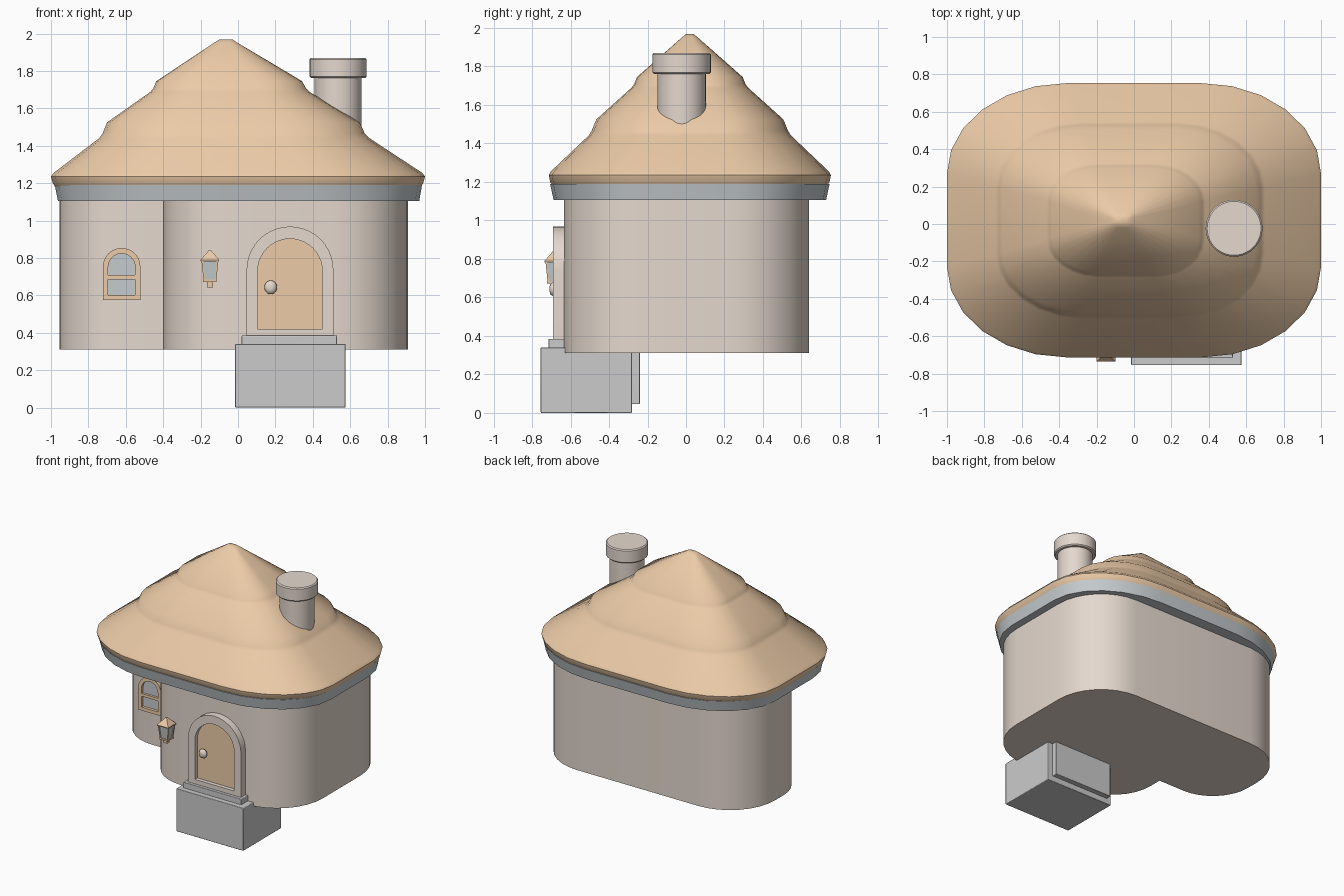
import bpy, bmesh, math
from mathutils import Vector

if "Cube" in bpy.data.objects:
    bpy.data.objects.remove(bpy.data.objects["Cube"])


def material(name, rgb):
    m = bpy.data.materials.new(name)
    m.diffuse_color = (*rgb, 1)
    m.use_nodes = True
    m.node_tree.nodes["Principled BSDF"].inputs["Base Color"].default_value = m.diffuse_color
    return m


CLAY = material("clay", (0.84, 0.60, 0.39))
PLASTER = material("plaster", (0.78, 0.69, 0.62))
SLATE = material("slate", (0.56, 0.60, 0.62))


def loft(name, rings, mat=None, wrap=False, angle=35, bevel=0):
    """Skin a list of equal-length point rings; cap the ends or wrap round."""
    bm = bmesh.new()
    vs = [[bm.verts.new(p) for p in r] for r in rings]
    pairs = list(zip(vs, vs[1:])) + ([(vs[-1], vs[0])] if wrap else [])
    for a, b in pairs:
        for i in range(len(a)):
            j = (i + 1) % len(a)
            bm.faces.new((a[i], a[j], b[j], b[i]))
    if not wrap:
        bm.faces.new(vs[0][::-1])
        bm.faces.new(vs[-1])
    bmesh.ops.recalc_face_normals(bm, faces=bm.faces)
    me = bpy.data.meshes.new(name)
    bm.to_mesh(me)
    bm.free()
    ob = bpy.data.objects.new(name, me)
    bpy.context.collection.objects.link(ob)
    if mat:
        me.materials.append(mat)
    bpy.ops.object.select_all(action='DESELECT')
    ob.select_set(True)
    bpy.context.view_layer.objects.active = ob
    bpy.ops.object.shade_smooth_by_angle(angle=math.radians(angle))
    if bevel:
        mod = ob.modifiers.new("bevel", 'BEVEL')
        mod.width, mod.segments = bevel, 2
    return ob


def rounded_ring(hx, hy, cx, cy, z):
    """Rounded rectangle with large elliptical corners."""
    sx, sy = 0.36 * hx, 0.34 * hy
    pts = []
    for k, (qx, qy) in enumerate(((1, 1), (-1, 1), (-1, -1), (1, -1))):
        for s in range(7):
            a = math.radians(90 * k + 15 * s)
            pts.append((cx + qx * sx + (hx - sx) * math.cos(a),
                        cy + qy * sy + (hy - sy) * math.sin(a), z))
    return pts


def fillet(corners, n=8):
    """Round each right-angled corner (x, y, r) of a plan outline."""
    pts = []
    for i, (x, y, r) in enumerate(corners):
        p = Vector((x, y))
        if r == 0:
            pts.append(p)
            continue
        a = (Vector(corners[i - 1][:2]) - p).normalized() * r
        b = (Vector(corners[(i + 1) % len(corners)][:2]) - p).normalized() * r
        for s in range(n + 1):
            t = math.pi / 2 * s / n
            pts.append(p + a * (1 - math.sin(t)) + b * (1 - math.cos(t)))
    return pts


def arch(x, half, z0, top, y, n=20):
    """Round-headed outline in the xz plane."""
    spring = top - half
    pts = [(x - half, y, z0), (x + half, y, z0)]
    for s in range(n + 1):
        a = math.pi * s / n
        pts.append((x + half * math.cos(a), y, spring + half * math.sin(a)))
    return pts


def arch_frame(name, outer, inner, y0, y1, mat):
    loft(name, [arch(*outer, y0), arch(*inner, y0), arch(*inner, y1), arch(*outer, y1)],
         mat, wrap=True)


def square(cx, cy, h, z):
    return [(cx + a * h, cy + b * h, z) for a, b in ((-1, -1), (1, -1), (1, 1), (-1, 1))]


def box(name, x0, x1, y0, y1, z0, z1, mat=None, bevel=0):
    return loft(name, [[(x0, y0, z), (x1, y0, z), (x1, y1, z), (x0, y1, z)]
                       for z in (z0, z1)], mat, bevel=bevel)


def turned(name, cx, cy, profile, mat, n=40):
    loft(name, [[(cx + r * math.cos(2 * math.pi * i / n),
                  cy + r * math.sin(2 * math.pi * i / n), z) for i in range(n)]
                for r, z in profile], mat)


# walls: L-shaped plan with a recessed left wing
plan = fillet([(0.91, -0.635, 0.4), (0.91, 0.64, 0.4), (-0.955, 0.64, 0.4),
               (-0.955, -0.19, 0.33), (-0.40, -0.19, 0), (-0.40, -0.635, 0.34)])
loft("walls", [[(p.x, p.y, z) for p in plan] for z in (0.31, 1.13)], PLASTER)

# grey band under the eaves
loft("eave_band", [rounded_ring(0.966, 0.708, 0.003, 0.02, 1.105),
                   rounded_ring(0.982, 0.726, 0.002, 0.02, 1.19)], SLATE)

# three-tier roof
tiers = [(0.95, 0.69, 0, 1.178), (0.978, 0.713, 0, 1.18), (0.99, 0.726, 0, 1.20),
         (1.0, 0.733, 0, 1.235), (0.985, 0.722, 0, 1.255),
         (0.72, 0.525, -0.02, 1.442), (0.70, 0.51, -0.023, 1.467), (0.675, 0.486, -0.025, 1.525),
         (0.425, 0.305, -0.043, 1.688), (0.408, 0.29, -0.045, 1.707), (0.39, 0.275, -0.047, 1.745),
         (0.06, 0.04, -0.065, 1.952), (0.035, 0.02, -0.065, 1.968)]
loft("roof", [rounded_ring(hx, hy, cx, 0.02, z) for hx, hy, cx, z in tiers], CLAY, angle=40)

# chimney
turned("chimney_stack", 0.535, -0.023, [(0.126, 1.42), (0.126, 1.78)], PLASTER)
turned("chimney_cap", 0.535, -0.023, [(0.144, 1.762), (0.152, 1.77), (0.152, 1.862),
                                      (0.144, 1.87)], PLASTER)

# doorstep and threshold
box("doorstep", -0.015, 0.575, -0.755, -0.28, 0, 0.34, bevel=0.004)
box("threshold", 0.02, 0.53, -0.715, -0.24, 0.045, 0.385, bevel=0.004)

# door
arch_frame("door_frame", (0.278, 0.232, 0.38, 0.968), (0.278, 0.173, 0.42, 0.902),
           -0.692, -0.60, PLASTER)
loft("door", [arch(0.278, 0.175, 0.418, 0.904, y) for y in (-0.66, -0.60)], CLAY)
knob = [(0.012, -0.655), (0.012, -0.672), (0.028, -0.677), (0.034, -0.69),
        (0.028, -0.703), (0.012, -0.709)]
loft("door_knob", [[(0.175 + r * math.cos(math.tau * i / 20), y,
                     0.643 + 1.08 * r * math.sin(math.tau * i / 20)) for i in range(20)]
                   for r, y in knob], PLASTER, angle=50)

# window
arch_frame("window_frame", (-0.622, 0.1, 0.575, 0.853), (-0.622, 0.072, 0.602, 0.823),
           -0.222, -0.17, CLAY)
loft("window_glass", [arch(-0.622, 0.073, 0.6, 0.825, y) for y in (-0.2, -0.17)], SLATE)
box("window_bar", -0.70, -0.544, -0.218, -0.18, 0.686, 0.708, CLAY)

# wall lantern
LX, LY = -0.15, -0.685
loft("lantern_roof", [square(LX, LY, h, z) for h, z in
                      ((0.049, 0.782), (0.05, 0.79), (0.013, 0.832), (0.006, 0.842))], CLAY)
loft("lantern_glass", [square(LX, LY, h, z) for h, z in ((0.029, 0.68), (0.039, 0.785))], SLATE)
for i, (a, b) in enumerate(((-1, -1), (1, -1), (1, 1), (-1, 1))):
    loft(f"lantern_post_{i}", [square(LX + a * d, LY + b * d, 0.005, z)
                               for d, z in ((0.029, 0.68), (0.04, 0.785))], CLAY)
loft("lantern_base", [square(LX, LY, h, z) for h, z in ((0.036, 0.672), (0.036, 0.684))], CLAY)
loft("lantern_stem", [square(LX, LY, h, z) for h, z in ((0.016, 0.643), (0.016, 0.675))], CLAY)
box("lantern_bracket", LX - 0.012, LX + 0.012, -0.66, -0.61, 0.715, 0.755, CLAY)
